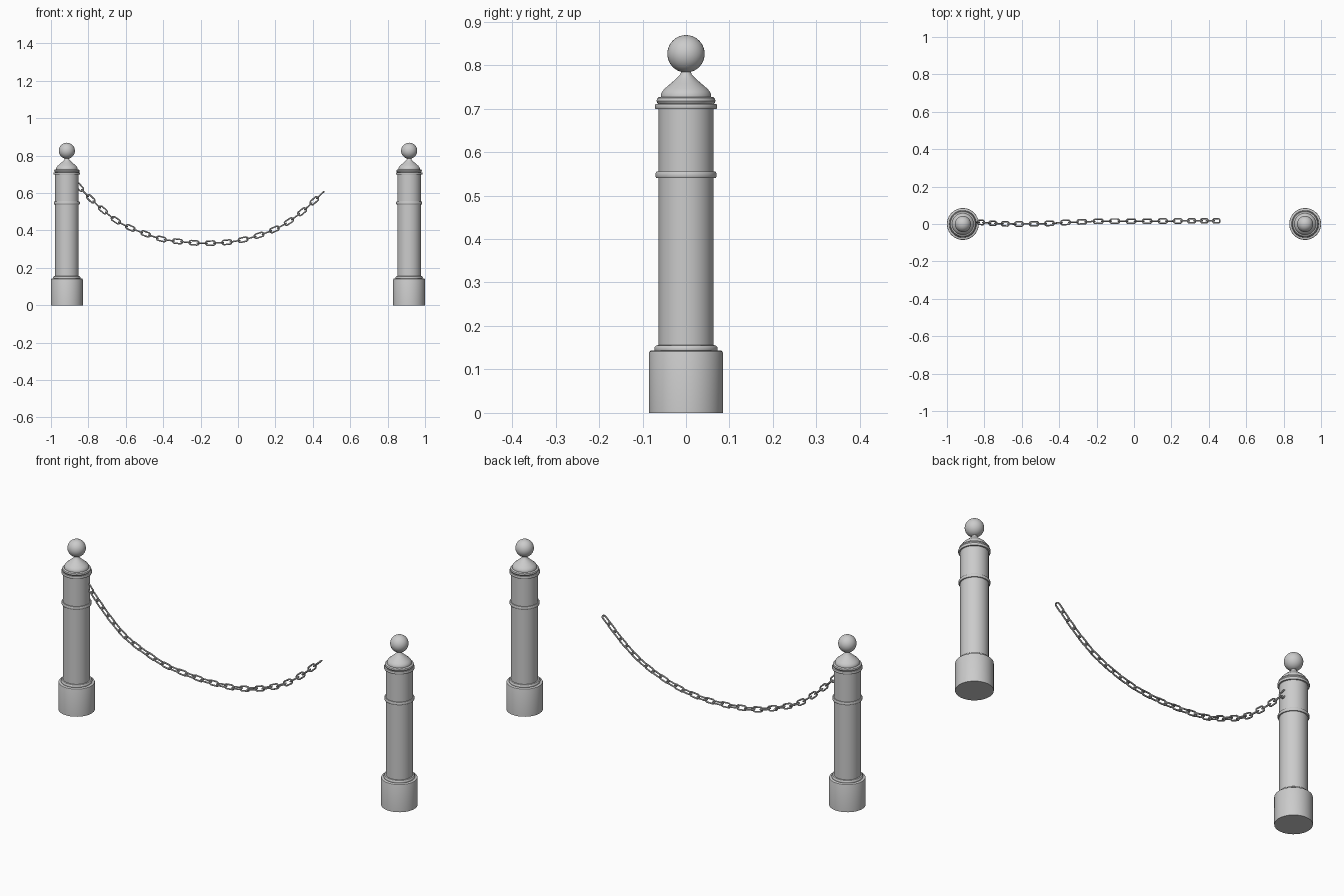
import bpy, bmesh, math
from mathutils import Vector, Matrix

if "Cube" in bpy.data.objects:
    bpy.data.objects.remove(bpy.data.objects["Cube"])

POST_X = 0.915
SEG = 48


def finish(bm, name):
    bmesh.ops.recalc_face_normals(bm, faces=bm.faces[:])
    me = bpy.data.meshes.new(name)
    bm.to_mesh(me)
    bm.free()
    ob = bpy.data.objects.new(name, me)
    bpy.context.collection.objects.link(ob)
    bpy.ops.object.select_all(action='DESELECT')
    bpy.context.view_layer.objects.active = ob
    ob.select_set(True)
    bpy.ops.object.shade_smooth_by_angle(angle=math.radians(35))
    return ob


def lathe(bm, profile):
    rings = [[bm.verts.new((r * math.cos(2 * math.pi * i / SEG),
                            r * math.sin(2 * math.pi * i / SEG), z))
              for i in range(SEG)] for r, z in profile]
    for a, b in zip(rings, rings[1:]):
        for i in range(SEG):
            j = (i + 1) % SEG
            bm.faces.new((a[i], a[j], b[j], b[i]))
    bm.faces.new(rings[0][::-1])
    bm.faces.new(rings[-1])


# Turned post profile: base, collar, shaft, mid ring, cornice, cap
profile = [
    (0.085, 0), (0.085, 0.138), (0.084, 0.141), (0.081, 0.143), (0.072, 0.143),
    (0.073, 0.147), (0.072, 0.152), (0.069, 0.155), (0.063, 0.156),
    (0.063, 0.540), (0.068, 0.540), (0.070, 0.543), (0.070, 0.551), (0.068, 0.555),
    (0.063, 0.555), (0.063, 0.699), (0.070, 0.699), (0.0715, 0.702), (0.0715, 0.708),
    (0.070, 0.711), (0.064, 0.711), (0.066, 0.713), (0.068, 0.718), (0.066, 0.724),
    (0.063, 0.726), (0.058, 0.727), (0.058, 0.732), (0.055, 0.739), (0.049, 0.746),
    (0.036, 0.757), (0.022, 0.769), (0.013, 0.779), (0.010, 0.790)]

for side, x in (("left", -POST_X), ("right", POST_X)):
    bm = bmesh.new()
    lathe(bm, profile)
    finish(bm, side + "_post").location.x = x
    # Ball finial
    bm = bmesh.new()
    bmesh.ops.create_uvsphere(bm, u_segments=32, v_segments=20, radius=0.043)
    finish(bm, side + "_ball_finial").location = (x, 0, 0.826)

# Sagging chain path, free at its right end
path = [Vector(p) for p in (
    (-0.868, 0.012, 0.655), (-0.81, 0.008, 0.592), (-0.72, 0.002, 0.508),
    (-0.62, 0.0, 0.435), (-0.46, 0.003, 0.370), (-0.35, 0.009, 0.345),
    (-0.16, 0.015, 0.332), (0.02, 0.015, 0.349), (0.20, 0.016, 0.408),
    (0.33, 0.017, 0.490), (0.462, 0.017, 0.610))]
ext = [2 * path[0] - path[1]] + path + [2 * path[-1] - path[-2]]
fine = []
for i in range(1, len(ext) - 2):
    a, b, c, d = ext[i - 1:i + 3]
    for k in range(30):
        t = k / 30
        fine.append(0.5 * (2 * b + (c - a) * t + (2 * a - 5 * b + 4 * c - d) * t * t
                           + (3 * b - a - 3 * c + d) * t ** 3))
fine.append(path[-1])
dist = [0.0]
for a, b in zip(fine, fine[1:]):
    dist.append(dist[-1] + (b - a).length)


def at(s):
    for i in range(1, len(dist)):
        if dist[i] >= s:
            break
    return fine[i - 1].lerp(fine[i], (s - dist[i - 1]) / (dist[i] - dist[i - 1]))


def add_link(bm, mat, major=0.0115, minor=0.004, stretch=0.0145, nu=18, nv=8):
    rings = []
    for i in range(nu):
        u = 2 * math.pi * i / nu
        ring = []
        for j in range(nv):
            v = 2 * math.pi * j / nv
            r = major + minor * math.cos(v)
            shift = math.copysign(stretch, math.cos(u))
            p = Vector((r * math.cos(u) + shift, r * math.sin(u), minor * math.sin(v)))
            ring.append(bm.verts.new(mat @ p))
        rings.append(ring)
    for i in range(nu):
        a, b = rings[i], rings[(i + 1) % nu]
        for j in range(nv):
            k = (j + 1) % nv
            bm.faces.new((a[j], b[j], b[k], a[k]))


# Interlocked links, alternately upright and flat
bm = bmesh.new()
half = 0.03
usable = dist[-1] - 2 * half
steps = round(usable / 0.044)
if steps % 2 == 0:
    steps += 1
for n in range(steps + 1):
    s = half + usable * n / steps
    p = at(s)
    t = (at(s + 0.02) - at(s - 0.02)).normalized()
    up = t.cross(Vector((0, 1, 0))).normalized()
    if up.z < 0:
        up = -up
    z = up.cross(t).normalized() if n % 2 == 0 else up
    y = z.cross(t)
    mat = Matrix.Translation(p) @ Matrix((t, y, z)).transposed().to_4x4()
    add_link(bm, mat)
finish(bm, "hanging_chain")
